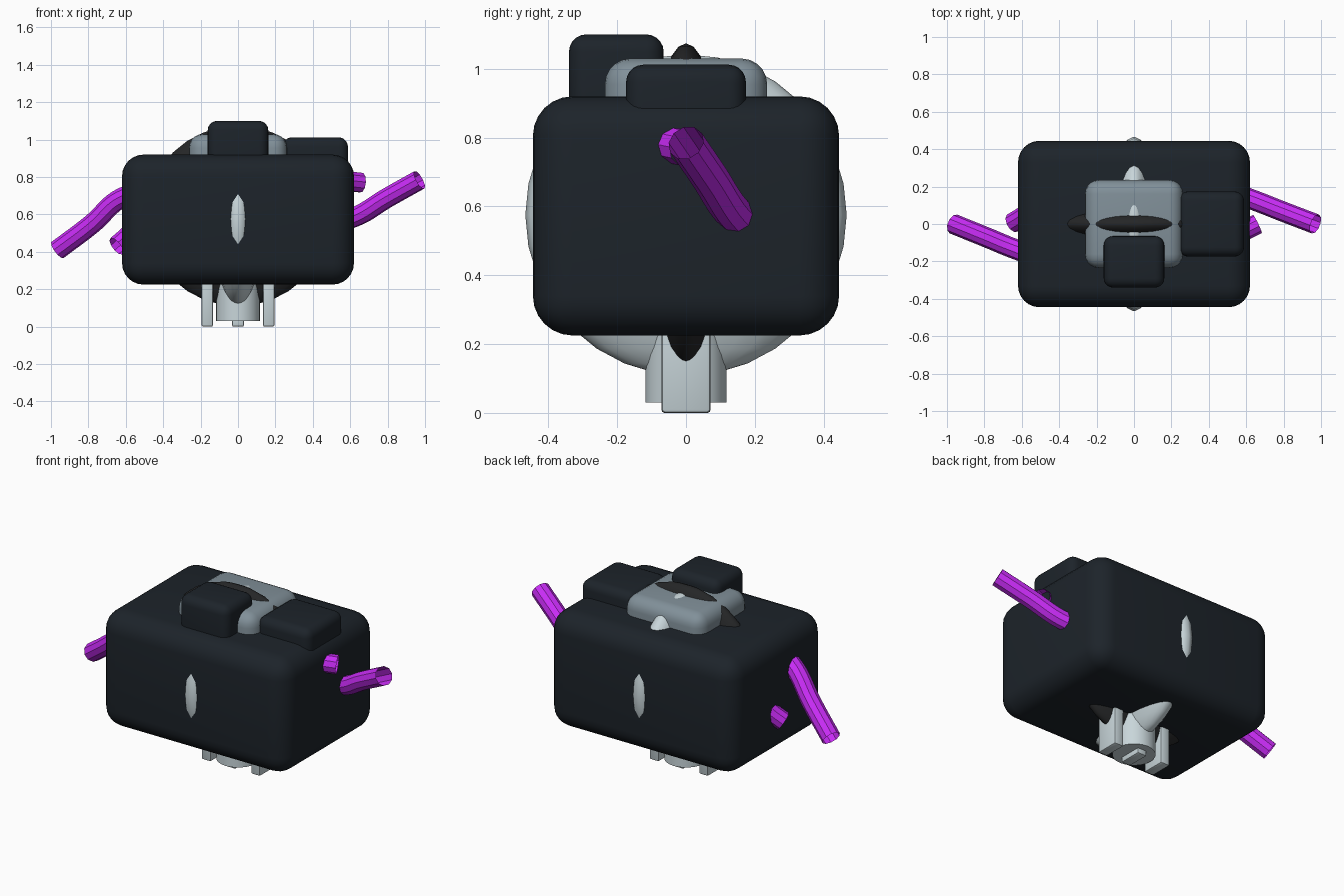
import bpy, math

if "Cube" in bpy.data.objects:
    bpy.data.objects.remove(bpy.data.objects["Cube"])

def material(name, rgb):
    m = bpy.data.materials.new(name)
    m.diffuse_color = (*rgb, 1)
    m.use_nodes = True
    m.node_tree.nodes["Principled BSDF"].inputs["Base Color"].default_value = m.diffuse_color
    return m

DARK = material("dark_shell", (0.012, 0.017, 0.023))
BLACK = material("black", (0.018, 0.019, 0.02))
STEEL = material("steel", (0.22, 0.28, 0.32))
PALE = material("pale", (0.58, 0.67, 0.70))
PURPLE = material("purple", (0.58, 0.025, 0.92))

def finish(name, mat, angle=35):
    o = bpy.context.object
    o.name = name
    o.data.materials.append(mat)
    bpy.ops.object.shade_smooth_by_angle(angle=math.radians(angle))
    return o

def box(name, lo, hi, radius, mat, segments=5):
    bpy.ops.mesh.primitive_cube_add(size=1, location=[(a + b) / 2 for a, b in zip(lo, hi)])
    o = bpy.context.object
    o.scale = [b - a for a, b in zip(lo, hi)]
    bpy.ops.object.transform_apply(location=False, rotation=False, scale=True)
    mod = o.modifiers.new("round", 'BEVEL')
    mod.width, mod.segments = radius, segments
    bpy.ops.object.modifier_apply(modifier=mod.name)
    return finish(name, mat)

def ellipsoid(name, z, radii, mat):
    bpy.ops.mesh.primitive_uv_sphere_add(segments=24, ring_count=16, radius=1, location=(0, 0, z))
    bpy.context.object.scale = radii
    bpy.ops.object.transform_apply(location=False, rotation=False, scale=True)
    return finish(name, mat, 60)

def tube(name, points):
    c = bpy.data.curves.new(name, 'CURVE')
    c.dimensions = '3D'
    c.bevel_depth, c.bevel_resolution, c.resolution_u = 0.054, 3, 8
    s = c.splines.new('BEZIER')
    s.bezier_points.add(len(points) - 1)
    for p, co in zip(s.bezier_points, points):
        p.co = co
        p.handle_left_type = p.handle_right_type = 'AUTO'
    o = bpy.data.objects.new(name, c)
    bpy.context.collection.objects.link(o)
    bpy.ops.object.select_all(action='DESELECT')
    o.select_set(True)
    bpy.context.view_layer.objects.active = o
    bpy.ops.object.convert(target='MESH')
    return finish(name, PURPLE)

# Rounded housing and the blocks on its roof
box("main_housing", (-0.62, -0.445, 0.225), (0.62, 0.445, 0.92), 0.115, DARK, 6)
box("roof_block", (-0.262, -0.236, 0.70), (0.262, 0.236, 1.03), 0.075, STEEL)
box("front_roof_block", (-0.162, -0.34, 0.80), (0.162, -0.065, 1.10), 0.05, DARK)
box("side_roof_block", (0.238, -0.174, 0.75), (0.588, 0.174, 1.012), 0.05, DARK)

# Crossed flat discs poking through the housing
ellipsoid("pale_disc", 0.575, (0.135, 0.467, 0.467), PALE)
ellipsoid("dark_disc", 0.592, (0.49, 0.11, 0.482), BLACK)

# Pedestal
bpy.ops.mesh.primitive_cylinder_add(vertices=24, radius=0.118, depth=0.42, location=(0, 0, 0.24))
finish("pedestal", PALE)
for side, x in (("left", -0.164), ("right", 0.164)):
    box(side + "_foot", (x - 0.031, -0.071, 0), (x + 0.031, 0.071, 0.36), 0.01, PALE, 2)
box("centre_foot", (-0.031, -0.071, 0), (0.031, 0.071, 0.06), 0.008, PALE, 2)

# Bent hollow tubes leaving both sides
tube("back_tube", [(0.97, 0, 0.785), (0.80, 0.065, 0.69), (0.62, 0.135, 0.585),
                   (0.2, 0.28, 0.5), (-0.3, 0.2, 0.7), (-0.65, 0.005, 0.43)])
tube("front_tube", [(-0.965, 0, 0.41), (-0.78, -0.075, 0.55), (-0.62, -0.14, 0.69),
                    (-0.2, -0.28, 0.78), (0.35, -0.15, 0.8), (0.66, 0.0, 0.77)])
